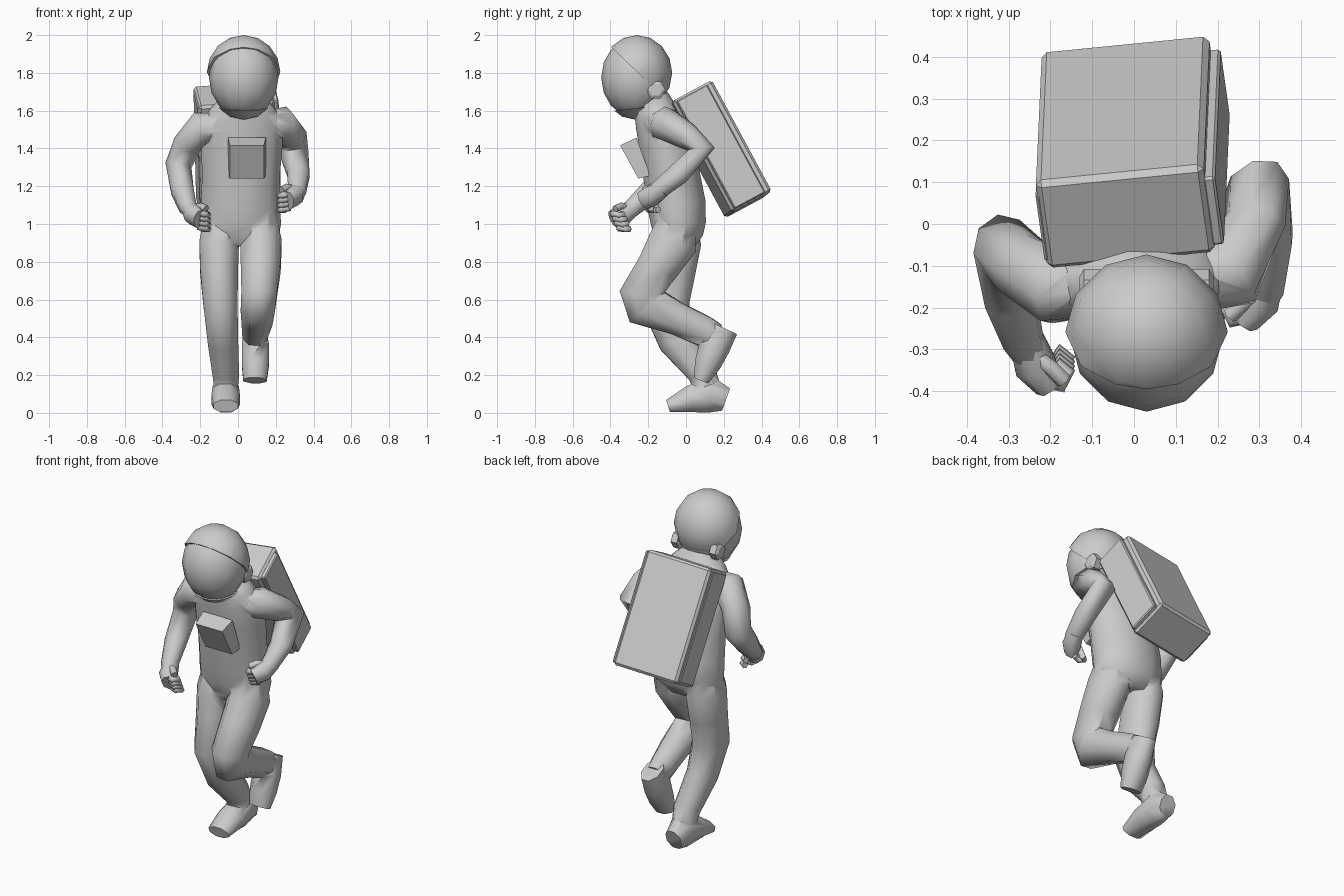
import bpy, bmesh, math
from mathutils import Vector, Matrix

if "Cube" in bpy.data.objects:
    bpy.data.objects.remove(bpy.data.objects["Cube"])

suit = bpy.data.materials.new("light_grey")
suit.diffuse_color = (0.6, 0.6, 0.6, 1)
suit.use_nodes = True
suit.node_tree.nodes["Principled BSDF"].inputs["Base Color"].default_value = suit.diffuse_color


def select_only(ob):
    bpy.ops.object.select_all(action='DESELECT')
    ob.select_set(True)
    bpy.context.view_layer.objects.active = ob


def finish(name, bm, angle=50):
    bmesh.ops.recalc_face_normals(bm, faces=bm.faces[:])
    me = bpy.data.meshes.new(name)
    bm.to_mesh(me)
    bm.free()
    ob = bpy.data.objects.new(name, me)
    bpy.context.collection.objects.link(ob)
    me.materials.append(suit)
    select_only(ob)
    if angle:
        bpy.ops.object.shade_smooth_by_angle(angle=math.radians(angle))
    return ob


def tube(name, rings, n=8, ref=(1, 0, 0), angle=65):
    """Loft of elliptical rings given as (x, y, z, side radius, other radius)."""
    bm = bmesh.new()
    pts = [Vector(r[:3]) for r in rings]
    side = Vector(ref)
    loops = []
    k = 1 / math.cos(math.pi / n)
    for i, r in enumerate(rings):
        t = Vector()
        if i > 0:
            t += (pts[i] - pts[i - 1]).normalized()
        if i < len(pts) - 1:
            t += (pts[i + 1] - pts[i]).normalized()
        t.normalize()
        side = (side - t * side.dot(t)).normalized()
        other = t.cross(side)
        loop = []
        for j in range(n):
            a = 2 * math.pi * (j + 0.5) / n
            loop.append(bm.verts.new(pts[i] + side * (r[3] * k * math.cos(a))
                                     + other * (r[4] * k * math.sin(a))))
        loops.append(loop)
    for a, b in zip(loops, loops[1:]):
        for j in range(n):
            bm.faces.new((a[j], a[(j + 1) % n], b[(j + 1) % n], b[j]))
    bm.faces.new(loops[0])
    bm.faces.new(loops[-1])
    return finish(name, bm, angle)


def dome(name, center, radii, cut=None, seg=12, rings=8):
    """Ellipsoid, optionally cut by a plane (point, normal of removed side)."""
    bm = bmesh.new()
    bmesh.ops.create_uvsphere(bm, u_segments=seg, v_segments=rings, radius=1)
    bmesh.ops.transform(bm, matrix=Matrix.Translation(center) @ Matrix.Diagonal((*radii, 1)), verts=bm.verts)
    if cut:
        res = bmesh.ops.bisect_plane(bm, geom=bm.verts[:] + bm.edges[:] + bm.faces[:],
                                     plane_co=cut[0], plane_no=cut[1], clear_outer=True)
        edges = [e for e in res['geom_cut'] if isinstance(e, bmesh.types.BMEdge)]
        bmesh.ops.edgeloop_fill(bm, edges=edges)
    return finish(name, bm, 45)


def box(name, size, matrix, bevel=0.0, taper=None):
    bm = bmesh.new()
    bmesh.ops.create_cube(bm, size=1)
    for v in bm.verts:
        v.co = Vector((v.co.x * size[0], v.co.y * size[1], v.co.z * size[2]))
        if taper:
            taper(v.co)
    if bevel:
        bmesh.ops.bevel(bm, geom=bm.edges[:], offset=bevel, segments=1, affect='EDGES')
    bm.transform(matrix)
    return finish(name, bm, 0)


# Torso with neck
body = tube("suit_body", [(.012, -.04, .88, .15, .09), (.012, -.04, .94, .205, .13), (.012, -.04, 1.0, .215, .145),
                          (.013, -.05, 1.1, .211, .155), (.015, -.075, 1.25, .205, .15),
                          (.02, -.105, 1.42, .215, .145), (.025, -.14, 1.54, .21, .13),
                          (.03, -.17, 1.61, .165, .11), (.03, -.19, 1.66, .11, .10)], n=12)
limbs = []

# Standing leg and its boot
limbs.append(tube("standing_leg", [
    (-.09, -.045, 1.02, .09, .10), (-.10, -.05, .90, .105, .13), (-.10, -.07, .75, .10, .12),
    (-.093, -.11, .57, .09, .127), (-.08, -.045, .38, .08, .10),
    (-.065, .085, .21, .07, .075), (-.065, .12, .11, .06, .07)]))
limbs.append(tube("standing_boot", [
    (-.065, .212, .07, .05, .062), (-.065, .13, .10, .07, .098),
    (-.065, .02, .072, .075, .071), (-.065, -.095, .036, .065, .034)]))

# Lifted leg and its boot
limbs.append(tube("lifted_leg", [
    (.115, -.05, 1.02, .09, .10), (.123, -.07, .90, .108, .13), (.12, -.15, .77, .105, .11),
    (.113, -.238, .635, .094, .113), (.107, -.212, .565, .09, .118), (.103, -.05, .50, .082, .085),
    (.092, .10, .43, .067, .08), (.09, .16, .40, .058, .07)]))
limbs.append(tube("lifted_boot", [
    (.09, .197, .45, .055, .08), (.092, .15, .35, .072, .083),
    (.092, .115, .26, .072, .07), (.09, .08, .172, .062, .042)]))

# Arms
limbs.append(tube("right_arm", [
    (.13, -.14, 1.52, .07, .07), (.235, -.115, 1.532, .085, .085), (.288, .0, 1.467, .067, .072),
    (.292, .083, 1.397, .06, .08), (.32, -.04, 1.265, .057, .06),
    (.312, -.15, 1.175, .047, .047), (.30, -.18, 1.155, .04, .04)]))
limbs.append(tube("left_arm", [
    (-.09, -.15, 1.515, .07, .07), (-.19, -.15, 1.51, .087, .087), (-.27, -.10, 1.42, .07, .075),
    (-.315, -.055, 1.31, .065, .075), (-.295, -.18, 1.18, .06, .06),
    (-.265, -.28, 1.09, .047, .047), (-.25, -.31, 1.07, .04, .04)]))

# Weld the limbs into the torso
for limb in limbs:
    mod = body.modifiers.new("weld", 'BOOLEAN')
    mod.operation, mod.solver, mod.object, mod.use_self = 'UNION', 'EXACT', limb, True
    select_only(body)
    bpy.ops.object.modifier_apply(modifier=mod.name)
    bpy.data.objects.remove(limb)
bpy.ops.object.shade_smooth_by_angle(angle=math.radians(65))


# Fists: palm, four curled fingers and a thumb; s points towards the body
def fist(side, wrist, s):
    w = Vector(wrist)

    def path(points, r):
        return [(*(w + Vector((p[0] * s, p[1], p[2]))), r, r) for p in points]
    palm = [(-.01, .03, .02), (.01, -.03, -.015), (.045, -.075, -.04)]
    tube(side + "_palm", [(*p[:3], a, b) for p, a, b in
                          zip(path(palm, 0), (.04, .048, .036), (.04, .055, .05))])
    for i in range(4):
        z, y = -.005 - .025 * i, .011 * i
        pts = [(.035, -.07 + y, z), (.075, -.082 + y, z - .008), (.09, -.05 + y, z - .012), (.06, -.03 + y, z - .01)]
        tube(f"{side}_finger_{i + 1}", path(pts, .0155), n=6)
    tube(side + "_thumb", path([(.01, -.01, .02), (.05, -.04, .03), (.08, -.07, .015)], .017), n=6)


fist("right", (.31, -.15, 1.165), -1)
fist("left", (-.248, -.305, 1.065), 1)

# Helmet: visor ball, rear shell with slanted rim, chin guard and ear caps
dome("visor", (.03, -.268, 1.775), (.184, .181, .212))
dome("helmet_shell", (.03, -.26, 1.80), (.195, .187, .20), ((.03, -.41, 1.95), (0, -.69, -.72)))
dome("chin_guard", (.03, -.268, 1.77), (.189, .185, .218), ((0, 0, 1.645), (0, -.12, 1)))
for side, s in (("right", 1), ("left", -1)):
    tube(side + "_ear_cap", [(.03 + s * .11, -.16, 1.71, .045, .045),
                             (.03 + s * .15, -.16, 1.71, .045, .045),
                             (.03 + s * .16, -.16, 1.71, .03, .03)], n=6, ref=(0, 0, 1), angle=30)

# Backpack with raised side panels
pack = (Matrix.Translation((-.014, .172, 1.397)) @ Matrix.Rotation(math.radians(8), 4, 'Z')
        @ Matrix.Rotation(math.radians(28), 4, 'X') @ Matrix.Rotation(math.radians(-5), 4, 'Y'))
box("backpack", (.405, .24, .67), pack, .014)
for side, x in (("right", .211), ("left", -.192)):
    box(side + "_pack_panel", (.03, .185, .65), pack @ Matrix.Translation((x, -.01, 0)), .006)


# Chest control box, thicker at the top
def wedge(co):
    if co.y < 0:
        co.x *= .9
        co.z *= .92
        if co.z > 0:
            co.y -= .03


box("chest_box", (.20, .065, .215),
    Matrix.Translation((.047, -.256, 1.345)) @ Matrix.Rotation(math.radians(20), 4, 'X'), 0, wedge)
